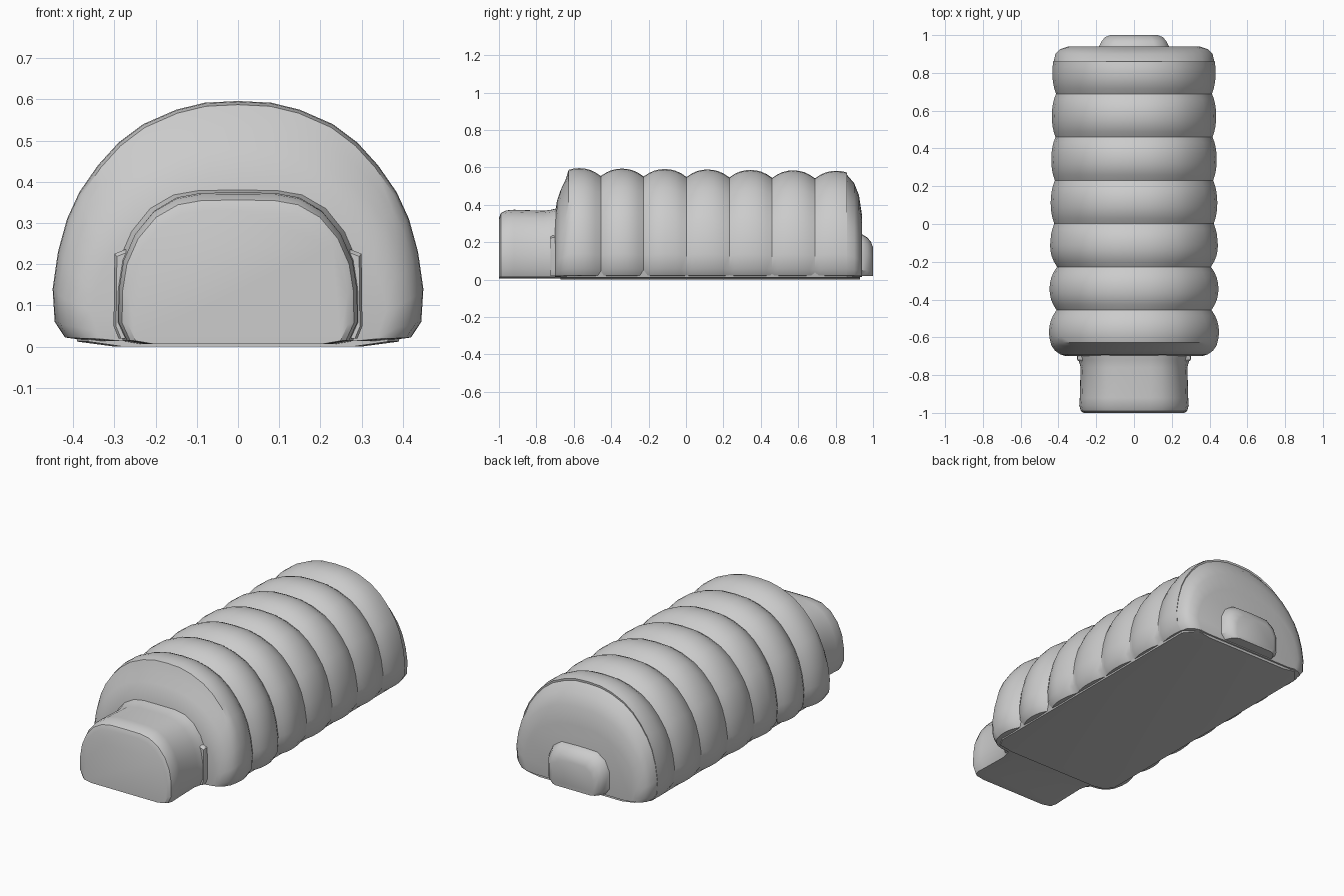
import bpy, bmesh, math


def loft(name, half, stations, base):
    """Skin a mirrored arch profile through stations (y, width scale, height scale)."""
    profile = half + [(-x, z) for x, z in reversed(half) if x > 0]
    bm = bmesh.new()
    rings = []
    for y, sx, sz in stations:
        rings.append([bm.verts.new((x * sx, y, base + (z - base) * sz)) for x, z in profile])
    n = len(profile)
    for a, b in zip(rings, rings[1:]):
        for i in range(n):
            j = (i + 1) % n
            bm.faces.new((a[i], a[j], b[j], b[i]))
    bm.faces.new(rings[0])
    bm.faces.new(list(reversed(rings[-1])))
    bmesh.ops.recalc_face_normals(bm, faces=bm.faces)
    mesh = bpy.data.meshes.new(name)
    bm.to_mesh(mesh)
    bm.free()
    obj = bpy.data.objects.new(name, mesh)
    bpy.context.collection.objects.link(obj)
    bpy.ops.object.select_all(action='DESELECT')
    obj.select_set(True)
    bpy.context.view_layer.objects.active = obj
    bpy.ops.object.shade_smooth_by_angle(angle=math.radians(35))
    return obj


# Ribbed arched hull: rounded ends, seven swollen ribs with creased valleys
hull_profile = [(0.36, 0.014), (0.42, 0.022), (0.445, 0.06), (0.45, 0.14), (0.437, 0.23),
                (0.415, 0.31), (0.385, 0.375), (0.34, 0.44), (0.29, 0.495), (0.23, 0.54),
                (0.15, 0.575), (0.08, 0.592), (0.0, 0.596)]
front_end = [(-0.70, 0.80, 0.58), (-0.69, 0.87, 0.70), (-0.67, 0.93, 0.80), (-0.645, 0.97, 0.89)]
back_end = [(0.86, 0.945, 0.94), (0.90, 0.925, 0.86), (0.925, 0.87, 0.75), (0.94, 0.77, 0.58)]
ribs = []
first, pitch, steps = -0.57, 0.229, 8
for k in range(-2, 6 * steps + 3):
    phase = k / steps
    t = abs(phase - round(phase)) * 2          # 0 on a crest, 1 in a valley
    dip = t ** 2.2
    along = max(0.0, min(1.0, phase / 6))
    depth = 0.085 if phase < 2.2 else 0.045    # front grooves cut deeper at the sides
    ribs.append((first + pitch * phase,
                 1.0 - 0.04 * along - depth * dip,
                 1.0 - 0.025 * along - 0.07 * dip))
loft("ribbed_hull", hull_profile, front_end + ribs + back_end, 0.014)

# Lower entrance tunnel at the front
tunnel_profile = [(0.22, 0.006), (0.27, 0.015), (0.29, 0.06), (0.289, 0.14), (0.278, 0.21),
                  (0.25, 0.275), (0.205, 0.33), (0.15, 0.362), (0.09, 0.373), (0.0, 0.374)]
tunnel_stations = [(-1.0, 0.92, 0.88), (-0.99, 0.97, 0.95), (-0.96, 1.0, 0.99),
                   (-0.92, 0.99, 1.0), (-0.76, 0.975, 0.985), (-0.72, 1.01, 1.0),
                   (-0.66, 1.08, 1.04)]
loft("entrance_tunnel", tunnel_profile, tunnel_stations, 0.006)

# Small flange where the tunnel meets the hull
flange_profile = [(0.29, 0.02), (0.302, 0.05), (0.30, 0.225), (0.275, 0.235), (0.0, 0.235)]
loft("tunnel_flange", flange_profile, [(-0.725, 0.98, 0.97), (-0.715, 1, 1), (-0.66, 1, 1)], 0.02)

# Tapered hatch bump at the back
hatch_profile = [(0.16, 0.02), (0.185, 0.05), (0.185, 0.15), (0.16, 0.205), (0.11, 0.24), (0.0, 0.243)]
loft("rear_hatch", hatch_profile, [(0.88, 1.05, 1.0), (0.94, 1.0, 1.0), (0.97, 0.92, 0.92),
                                   (0.99, 0.82, 0.81), (1.0, 0.68, 0.68)], 0.02)

# Flat floor slab carrying the hull on the ground
slab_profile = [(0.30, 0.0), (0.39, 0.012), (0.40, 0.05), (0.0, 0.05)]
loft("floor_slab", slab_profile, [(-0.67, 0.93, 1), (-0.62, 1, 1), (0.86, 1, 1), (0.93, 0.85, 1)], 0.0)
